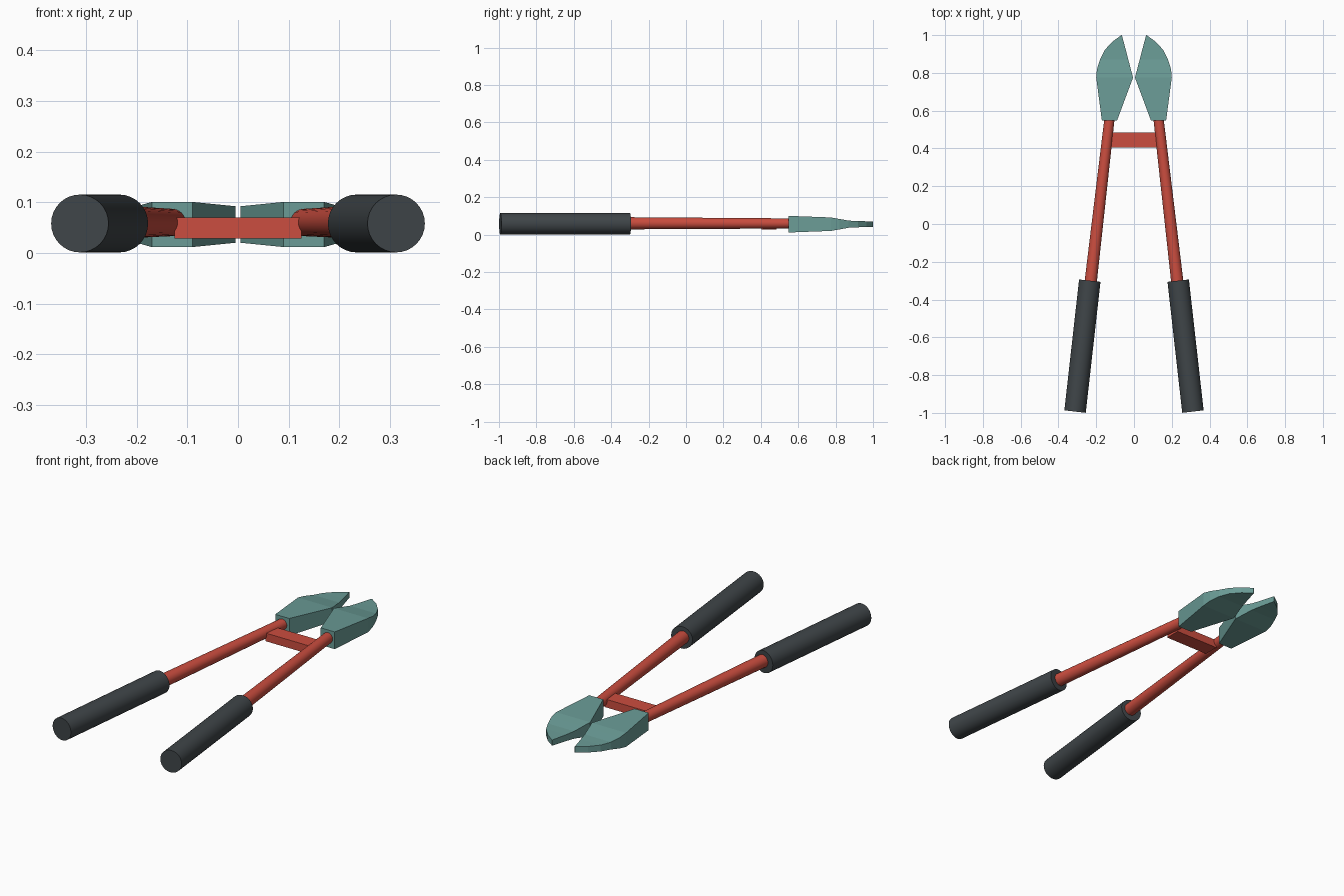
import bpy, bmesh, math
from mathutils import Vector

if "Cube" in bpy.data.objects:
    bpy.data.objects.remove(bpy.data.objects["Cube"])

def material(name, rgb):
    m = bpy.data.materials.new(name)
    m.diffuse_color = (*rgb, 1)
    m.use_nodes = True
    m.node_tree.nodes["Principled BSDF"].inputs["Base Color"].default_value = m.diffuse_color
    return m

TEAL = material("teal steel", (0.145, 0.33, 0.305))
RED = material("red paint", (0.60, 0.075, 0.05))
DARK = material("dark rubber", (0.05, 0.06, 0.066))

def finish(bm, name, mat, smooth=False):
    bmesh.ops.recalc_face_normals(bm, faces=bm.faces)
    me = bpy.data.meshes.new(name)
    bm.to_mesh(me)
    bm.free()
    me.materials.append(mat)
    ob = bpy.data.objects.new(name, me)
    bpy.context.collection.objects.link(ob)
    if smooth:
        bpy.ops.object.select_all(action='DESELECT')
        ob.select_set(True)
        bpy.context.view_layer.objects.active = ob
        bpy.ops.object.shade_smooth_by_angle(angle=math.radians(35))
    return ob

def rod(name, a, b, r1, r2, mat):
    a, b = Vector(a), Vector(b)
    bm = bmesh.new()
    bmesh.ops.create_cone(bm, cap_ends=True, segments=32, radius1=r1, radius2=r2,
                          depth=(b - a).length)
    ob = finish(bm, name, mat, True)
    ob.location = (a + b) / 2
    ob.rotation_mode = 'QUATERNION'
    ob.rotation_quaternion = (b - a).to_track_quat('Z', 'Y')
    return ob

# blade cross-sections: y, inner x, outer x, half thickness
ROWS = [(0.547, 0.090, 0.170, 0.0445), (0.775, 0.005, 0.200, 0.036),
        (0.82, 0.017, 0.196, 0.028), (0.87, 0.030, 0.180, 0.019),
        (0.92, 0.043, 0.156, 0.0165), (0.965, 0.055, 0.115, 0.0155),
        (1.0, 0.064, 0.066, 0.0145)]

def blade(name, s):
    bm = bmesh.new()
    zc = 0.056
    rings = [[bm.verts.new((s * x, y, z)) for x, z in
              ((xi, zc - h), (xo, zc - h), (xo, zc + h), (xi, zc + h))]
             for y, xi, xo, h in ROWS]
    for p, q in zip(rings, rings[1:]):
        for i in range(4):
            j = (i + 1) % 4
            bm.faces.new((p[i], p[j], q[j], q[i]))
    bm.faces.new(rings[0])
    bm.faces.new(rings[-1])
    return finish(bm, name, TEAL)

for side, s in (("left", -1), ("right", 1)):
    blade(side + "_blade", s)
    # tapered arm running into the grip and the blade
    rod(side + "_arm", (s * 0.240, -0.40, 0.061), (s * 0.130, 0.555, 0.060),
        0.033, 0.027, RED)
    # rubber grip
    rod(side + "_grip", (s * 0.312, -0.993, 0.058), (s * 0.234, -0.300, 0.058),
        0.057, 0.057, DARK)

# crossbar between the arms
bm = bmesh.new()
bmesh.ops.create_cube(bm, size=1)
bmesh.ops.scale(bm, vec=(0.25, 0.08, 0.042), verts=bm.verts)
bmesh.ops.translate(bm, vec=(0, 0.445, 0.049), verts=bm.verts)
finish(bm, "crossbar", RED)
